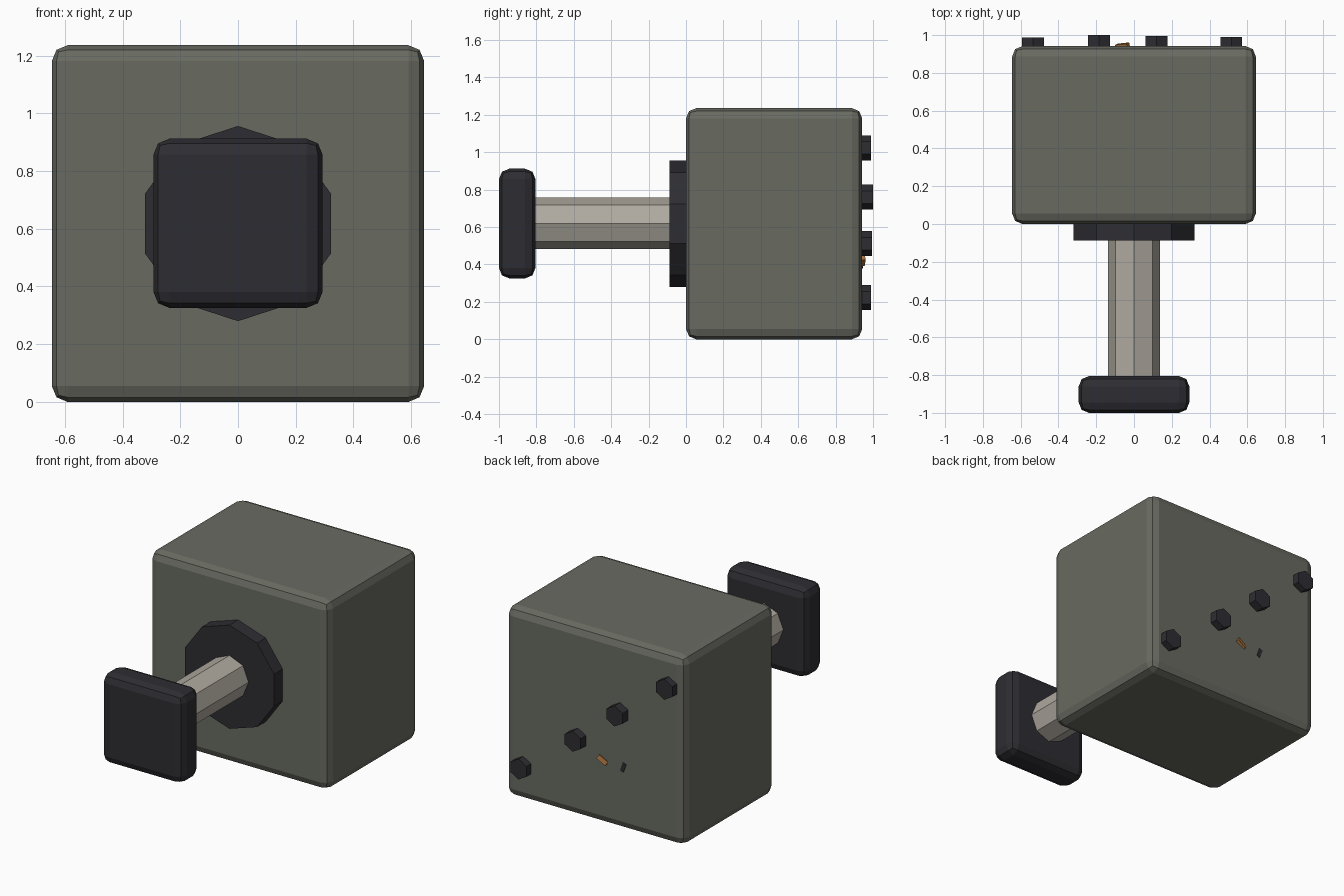
import bpy, math

if "Cube" in bpy.data.objects:
    bpy.data.objects.remove(bpy.data.objects["Cube"])


def material(name, rgb):
    m = bpy.data.materials.new(name)
    m.diffuse_color = (*rgb, 1)
    m.use_nodes = True
    m.node_tree.nodes["Principled BSDF"].inputs["Base Color"].default_value = m.diffuse_color
    return m


OLIVE = material("olive_paint", (0.14, 0.145, 0.12))
DARK = material("dark_metal", (0.027, 0.026, 0.032))
STEEL = material("bare_steel", (0.43, 0.40, 0.35))
RUST = material("orange_mark", (0.40, 0.17, 0.05))


def box(name, lo, hi, mat, bevel=0.0, rot=(0, 0, 0)):
    mid = [(a + b) / 2 for a, b in zip(lo, hi)]
    bpy.ops.mesh.primitive_cube_add(size=1, location=mid)
    ob = bpy.context.object
    ob.name = name
    ob.scale = [b - a for a, b in zip(lo, hi)]
    bpy.ops.object.transform_apply(location=False, rotation=False, scale=True)
    ob.rotation_euler = rot
    ob.data.materials.append(mat)
    if bevel:
        mod = ob.modifiers.new("rounded_edges", 'BEVEL')
        mod.width, mod.segments = bevel, 2
    return ob


def rod_y(name, x, z, y0, y1, radius, sides, mat):
    # Prism along y with one corner pointing straight up
    bpy.ops.mesh.primitive_cylinder_add(
        vertices=sides, radius=radius, depth=y1 - y0,
        location=(x, (y0 + y1) / 2, z), rotation=(-math.pi / 2, 0, 0))
    ob = bpy.context.object
    ob.name = name
    ob.data.materials.append(mat)
    return ob


# Main block and striking pad
box("body", (-0.645, 0, 0), (0.645, 0.942, 1.236), OLIVE, 0.055)
box("end_pad", (-0.293, -1.0, 0.326), (0.293, -0.805, 0.912), DARK, 0.055)

# Shaft and its collar
rod_y("shaft", 0, 0.62, -0.85, 0.02, 0.138, 8, STEEL)
rod_y("collar", 0, 0.618, -0.088, 0.02, 0.338, 10, DARK)

# Diagonal row of hex bolts on the back
for i, (x, z, y) in enumerate([(-0.535, 1.023, 0.988), (-0.185, 0.76, 1.0),
                               (0.12, 0.512, 0.995), (0.515, 0.223, 0.989)]):
    # Corners stay at top and bottom
    rod_y(f"bolt_{i + 1}", x, z, y - 0.08, y, 0.067, 6, DARK)

# Small fragments just breaking through the back face
box("orange_chip", (-0.095, 0.925, 0.405), (-0.025, 0.955, 0.435), RUST,
    rot=(0.2, math.radians(-30), 0.1))
box("dark_chip", (-0.22, 0.925, 0.38), (-0.195, 0.946, 0.44), DARK,
    rot=(0, math.radians(-20), 0))
